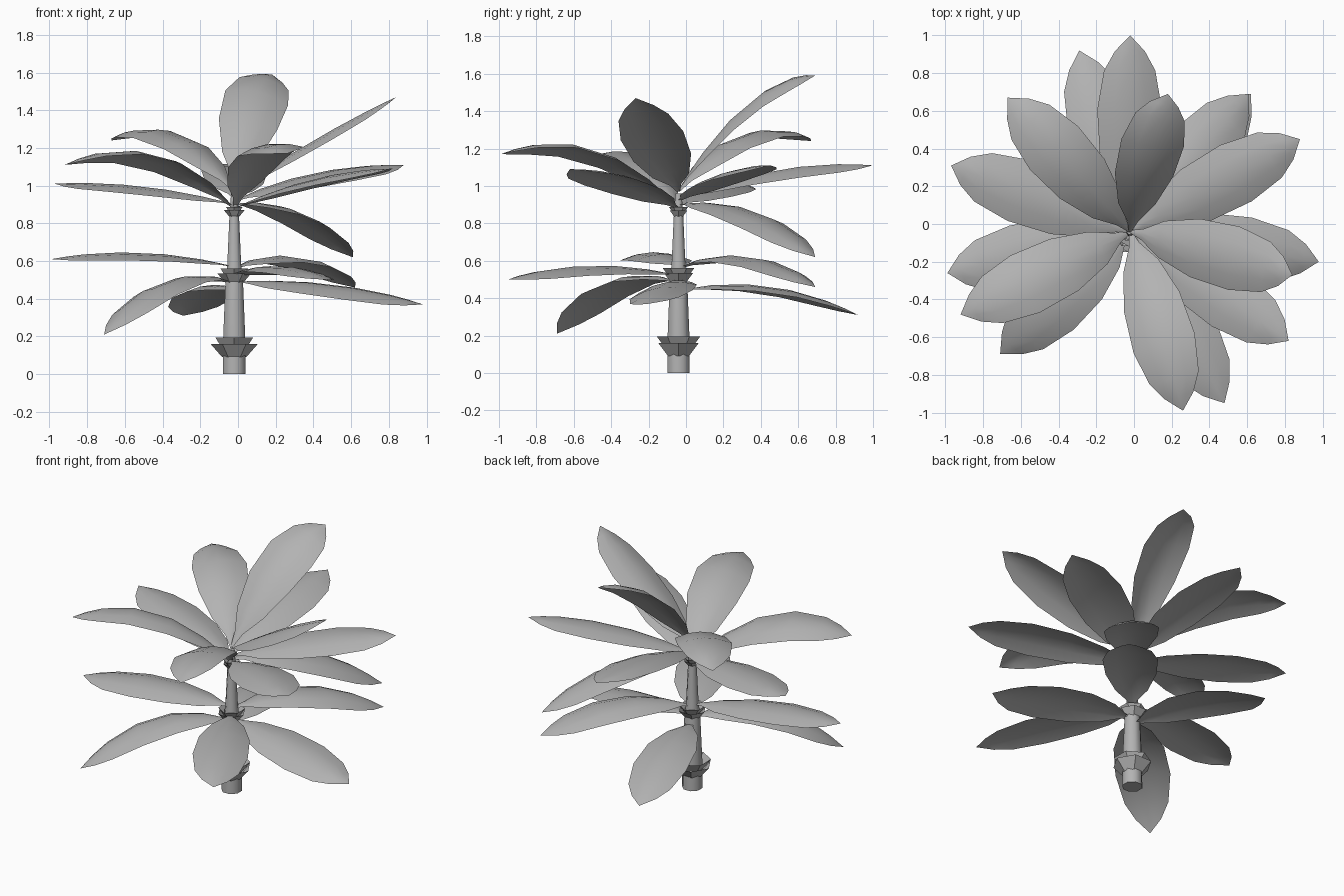
import bpy
import bmesh
import math
from mathutils import Matrix, Vector

default_cube = bpy.data.objects.get("Cube")
if default_cube:
    bpy.data.objects.remove(default_cube, do_unlink=True)

plant_grey = bpy.data.materials.new("plant_grey")
plant_grey.use_nodes = True
GREY = (0.45, 0.45, 0.45, 1)
plant_grey.diffuse_color = GREY
plant_grey.node_tree.nodes["Principled BSDF"].inputs["Base Color"].default_value = GREY

STEM_X, STEM_Y = -0.02, -0.04


def finish(name, bm, angle):
    """Turn a bmesh into a named, shaded object."""
    mesh = bpy.data.meshes.new(name)
    bm.to_mesh(mesh)
    bm.free()
    mesh.materials.append(plant_grey)
    obj = bpy.data.objects.new(name, mesh)
    bpy.context.collection.objects.link(obj)
    bpy.ops.object.select_all(action="DESELECT")
    obj.select_set(True)
    bpy.context.view_layer.objects.active = obj
    bpy.ops.object.shade_smooth_by_angle(angle=math.radians(angle))
    return obj


def lathe(name, profile, sides, turn=0.0, capped=False, angle=30):
    """Sweep (radius, height) points around the stem axis."""
    bm = bmesh.new()
    rings = []
    for radius, z in profile:
        ring = []
        for i in range(sides):
            a = math.tau * (i + turn) / sides
            ring.append(bm.verts.new((STEM_X + radius * math.cos(a),
                                      STEM_Y + radius * math.sin(a), z)))
        rings.append(ring)
    for low, high in zip(rings, rings[1:]):
        for i in range(sides):
            j = (i + 1) % sides
            bm.faces.new((low[i], low[j], high[j], high[i]))
    if capped:
        bm.faces.new(rings[0][::-1])
        bm.faces.new(rings[-1])
    return finish(name, bm, angle)


# Half width of a leaf along its length; the tip closes to a point
LEAF_OUTLINE = [(0, 0.008), (0.07, 0.03), (0.18, 0.1), (0.38, 0.158),
                (0.62, 0.172), (0.82, 0.137), (0.92, 0.08)]
COLUMNS = (-1, -0.5, 0, 0.5, 1)


def leaf(name, tip, base_z, mid_z, roll):
    """Arched blade, rolled about its spine and drooping at its edges."""
    tip = Vector(tip)
    base = Vector((STEM_X, STEM_Y, base_z))
    mid = (base + tip) / 2
    mid.z = mid_z

    def spine(t):
        return (base * (1 - t) * (1 - 2 * t) + mid * 4 * t * (1 - t)
                + tip * t * (2 * t - 1))

    level = (tip - base).cross(Vector((0, 0, 1))).normalized()
    bm = bmesh.new()
    rows = []
    for t, half in LEAF_OUTLINE:
        tangent = (spine(t + 0.01) - spine(t - 0.01)).normalized()
        across = Matrix.Rotation(math.radians(roll), 3, tangent) @ level
        normal = across.cross(tangent)
        rows.append([bm.verts.new(spine(t) + across * half * u
                                  - normal * half * 0.23 * (u * u - 0.1))
                     for u in COLUMNS])
    for near, far in zip(rows, rows[1:]):
        for i in range(len(COLUMNS) - 1):
            bm.faces.new((near[i], near[i + 1], far[i + 1], far[i]))
    point = bm.verts.new(tip)
    last = rows[-1]
    for i in range(len(COLUMNS) - 1):
        bm.faces.new((last[i], last[i + 1], point))
    bmesh.ops.recalc_face_normals(bm, faces=bm.faces)
    if sum(f.normal.z for f in bm.faces) < 0:
        bmesh.ops.reverse_faces(bm, faces=bm.faces)
    return finish(name, bm, 60)


# Tapering stem
lathe("stem", [(0.065, 0), (0.063, 0.2), (0.05, 0.5), (0.04, 0.58),
               (0.027, 0.85), (0.018, 0.96)], 8, 0.5, capped=True, angle=60)

# Paired flared cups at each joint: root radius, flare radius, bottom, top
CUPS = [("lower", 0.064, 0.125, 0.09, 0.16),
        ("middle", 0.048, 0.09, 0.485, 0.535),
        ("upper", 0.026, 0.055, 0.835, 0.87)]
for name, root, flare, bottom, top in CUPS:
    lift = (top - bottom) * 0.5
    lathe(name + "_cup_outer", [(root, bottom), (flare, top)], 6)
    lathe(name + "_cup_inner", [(root, bottom + lift),
                                (flare * 0.93, top + lift)], 6, 0.5)

# Upper crown: tip position, base height, mid height, roll in degrees
UPPER_LEAVES = [
    ((-0.02, 1, 1.11), 0.93, 1.08, 6),
    ((-0.67, 0.67, 1.24), 0.97, 1.27, -2),
    ((-0.97, 0.31, 1.01), 0.9, 0.99, 0),
    ((-0.92, -0.48, 1.11), 0.88, 1.16, 8),
    ((0.26, -0.99, 1.17), 0.88, 1.19, 8),
    ((0.82, -0.62, 1.09), 0.88, 1.03, 5),
    ((0.84, -0.27, 1.47), 0.97, 1.24, 9),
    ((0.88, 0.45, 1.11), 0.92, 1.06, 6),
    ((0.61, 0.69, 0.62), 0.9, 0.86, 4),
    ((0.18, 0.69, 1.59), 0.98, 1.43, 16)]

# Lower crown
LOWER_LEAVES = [
    ((-0.29, 0.92, 0.31), 0.44, 0.46, 0),
    ((-0.99, -0.26, 0.61), 0.57, 0.64, -1),
    ((-0.71, -0.69, 0.21), 0.48, 0.49, 2),
    ((0.48, -0.95, 0.5), 0.52, 0.57, -3),
    ((0.62, 0.69, 0.46), 0.56, 0.62, 0),
    ((0.98, -0.2, 0.37), 0.49, 0.47, 8)]

for crown, table in (("upper", UPPER_LEAVES), ("lower", LOWER_LEAVES)):
    for number, (tip, base_z, mid_z, roll) in enumerate(table, 1):
        leaf(f"{crown}_leaf_{number}", tip, base_z, mid_z, roll)
